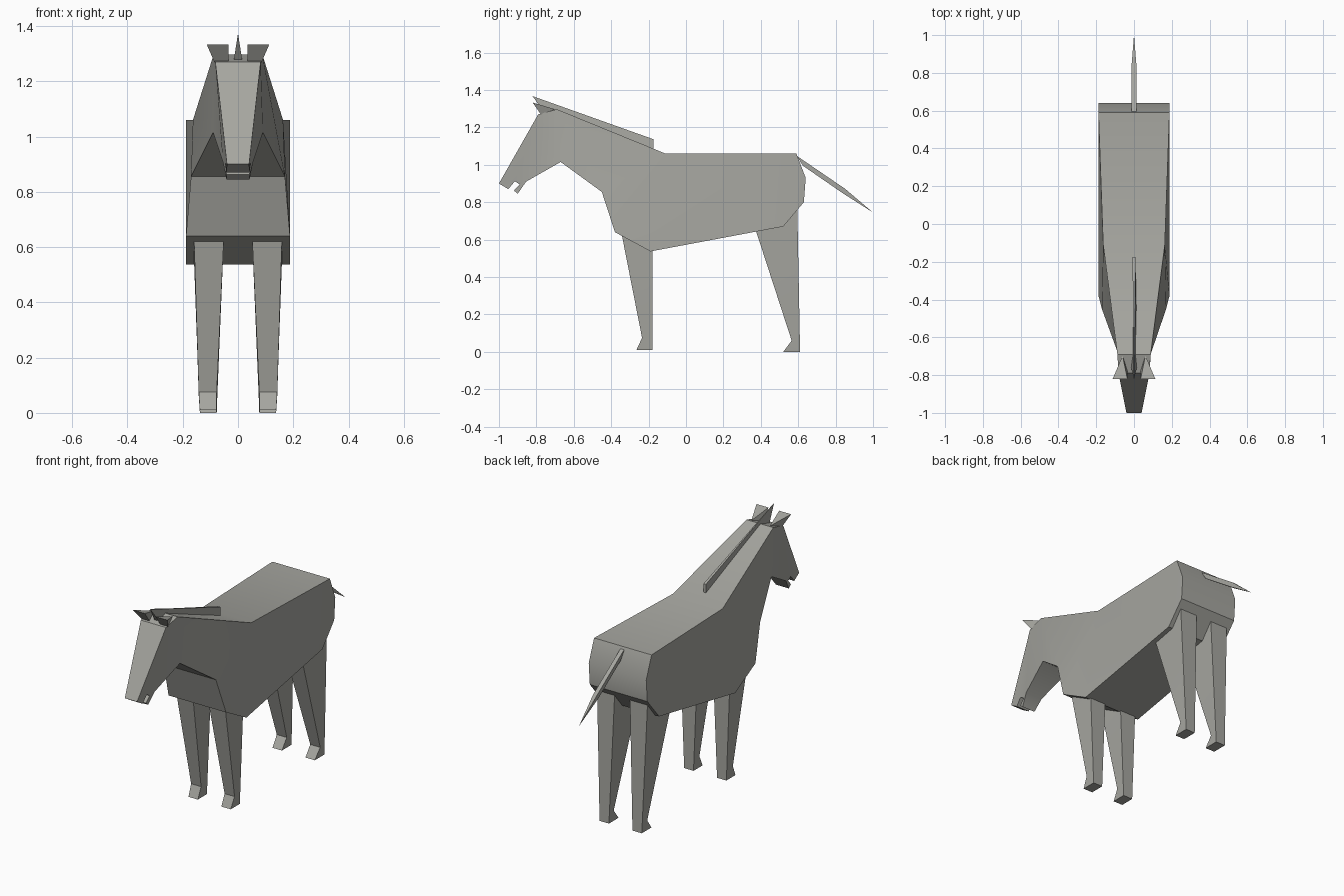
import bpy, bmesh, math

coat = bpy.data.materials.new("warm grey")
coat.diffuse_color = (0.38, 0.38, 0.35, 1)


def slab(name, outline, caps=None, mirror=False):
    """Side outline of (y, z, x_inner, x_outer) points, closed by side caps."""
    bm = bmesh.new()
    a = [bm.verts.new((p[2], p[0], p[1])) for p in outline]
    b = [bm.verts.new((p[3], p[0], p[1])) for p in outline]
    n = len(outline)
    for i in range(n):
        j = (i + 1) % n
        bm.faces.new((a[i], a[j], b[j], b[i]))
    for cap in caps or [range(n)]:
        bm.faces.new([a[i] for i in cap][::-1])
        bm.faces.new([b[i] for i in cap])
    bmesh.ops.remove_doubles(bm, verts=bm.verts, dist=0.0005)
    bmesh.ops.triangulate(bm, faces=[f for f in bm.faces if len(f.verts) > 4])
    bmesh.ops.recalc_face_normals(bm, faces=bm.faces)
    me = bpy.data.meshes.new(name)
    bm.to_mesh(me)
    bm.free()
    me.materials.append(coat)
    ob = bpy.data.objects.new(name, me)
    bpy.context.collection.objects.link(ob)
    if mirror:
        ob.modifiers.new("mirror", 'MIRROR').use_mirror_merge = False
    bpy.ops.object.select_all(action='DESELECT')
    ob.select_set(True)
    bpy.context.view_layer.objects.active = ob
    bpy.ops.object.shade_smooth_by_angle(angle=math.radians(30))
    return ob


def centred(points):
    return [(y, z, -w, w) for y, z, w in points]


# head, neck and torso in one side outline (y, z, half width)
body = [(-1.0, 0.90, 0.04), (-0.79, 1.27, 0.082), (-0.69, 1.297, 0.088),
        (-0.11, 1.06, 0.163), (0.59, 1.06, 0.188), (0.64, 0.93, 0.188),
        (0.63, 0.80, 0.188), (0.52, 0.67, 0.188), (-0.19, 0.537, 0.188),
        (-0.38, 0.64, 0.188), (-0.45, 0.855, 0.17), (-0.67, 1.015, 0.09),
        (-0.855, 0.91, 0.055), (-0.90, 0.845, 0.042), (-0.92, 0.862, 0.042),
        (-0.89, 0.895, 0.045), (-0.915, 0.912, 0.045), (-0.95, 0.87, 0.042)]
slab("body", centred(body), [
    (0, 1, 12, 15, 16, 17), (12, 13, 14, 15), (1, 2, 11, 12),
    (2, 3, 10, 11), (3, 8, 9, 10), (3, 4, 7, 8), (4, 5, 6, 7)])

# legs with wedge hooves
slab("front_legs", [
    (-0.35, 0.66, 0.05, 0.16), (-0.235, 0.075, 0.077, 0.142),
    (-0.265, 0.01, 0.077, 0.138), (-0.18, 0.01, 0.077, 0.138),
    (-0.18, 0.66, 0.05, 0.163)], mirror=True)
slab("back_legs", [
    (0.36, 0.69, 0.05, 0.16), (0.565, 0.06, 0.077, 0.142),
    (0.52, 0.0, 0.077, 0.138), (0.61, 0.0, 0.077, 0.138),
    (0.595, 0.77, 0.05, 0.165)], mirror=True)

# ears flare forward from a pointed back
slab("ears", [
    (-0.775, 1.268, 0.035, 0.085), (-0.82, 1.333, 0.035, 0.113),
    (-0.70, 1.297, 0.06, 0.062)], mirror=True)

# mane crest
slab("mane", centred([
    (-0.75, 1.265, 0.017), (-0.82, 1.367, 0.001),
    (-0.175, 1.137, 0.008), (-0.175, 1.07, 0.008)]))

# tail tapering to a tip
slab("tail", centred([
    (0.592, 1.048, 0.012), (0.85, 0.872, 0.012), (1.0, 0.745, 0.0),
    (0.835, 0.85, 0.012), (0.625, 0.995, 0.012)]))
